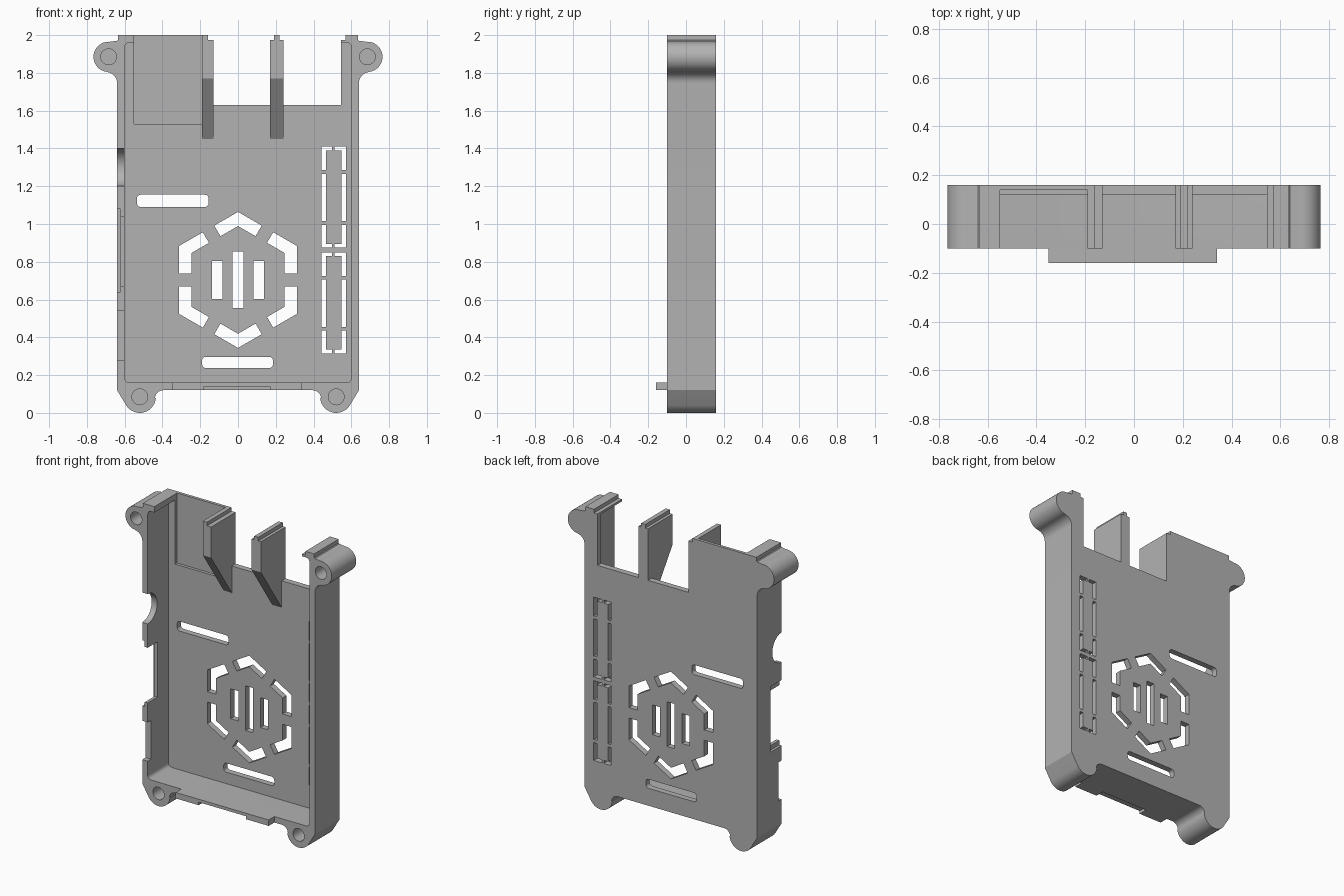
import bpy, bmesh
from math import sin, cos, radians
from mathutils import Vector

old = bpy.data.objects.get("Cube")
if old:
    bpy.data.objects.remove(old)

grey = bpy.data.materials.new("case grey")
grey.use_nodes = True
colour = (0.45, 0.45, 0.45, 1)
grey.diffuse_color = colour
grey.node_tree.nodes["Principled BSDF"].inputs["Base Color"].default_value = colour

FRONT, BACK, FLOOR = -0.1, 0.16, 0.12


def arc(cx, cz, r, a0, a1, n=12):
    angles = [radians(a0 + (a1 - a0) * i / n) for i in range(n + 1)]
    return [(cx + r * cos(a), cz + r * sin(a)) for a in angles]


def rect(a0, b0, a1, b1):
    return [(a0, b0), (a1, b0), (a1, b1), (a0, b1)]


def rounded(a0, b0, a1, b1, r):
    return (arc(a0 + r, b0 + r, r, 180, 270, 5) + arc(a1 - r, b0 + r, r, 270, 360, 5)
            + arc(a1 - r, b1 - r, r, 0, 90, 5) + arc(a0 + r, b1 - r, r, 90, 180, 5))


def prisms(name, solids):
    """Solids are (outline, axis, start, end); outlines are (x, z) or (y, z)."""
    bm = bmesh.new()
    for outline, axis, start, end in solids:
        def place(p, d):
            return (p[0], d, p[1]) if axis == "y" else (d, p[0], p[1])
        face = bm.faces.new([bm.verts.new(place(p, start)) for p in outline])
        new = bmesh.ops.extrude_face_region(bm, geom=[face])["geom"]
        shift = Vector(place((0, 0), end - start))
        bmesh.ops.translate(bm, vec=shift, verts=[v for v in new if isinstance(v, bmesh.types.BMVert)])
    bmesh.ops.recalc_face_normals(bm, faces=bm.faces)
    mesh = bpy.data.meshes.new(name)
    bm.to_mesh(mesh)
    bm.free()
    mesh.materials.append(grey)
    obj = bpy.data.objects.new(name, mesh)
    bpy.context.collection.objects.link(obj)
    return obj


def activate(obj):
    bpy.ops.object.select_all(action="DESELECT")
    obj.select_set(True)
    bpy.context.view_layer.objects.active = obj


def cut(target, name, solids):
    cutter = prisms(name, solids)
    cutter.hide_render = True
    mod = target.modifiers.new(name, "BOOLEAN")
    mod.operation, mod.solver, mod.object = "DIFFERENCE", "EXACT", cutter
    mod.use_self = True
    activate(target)
    bpy.ops.object.modifier_apply(modifier=mod.name)
    bpy.data.objects.remove(cutter)


# Outer shell with four screw ears, half outline mirrored
half = (arc(0.395, 0.075, 0.045, 90, 5, 8) + arc(0.52, 0.085, 0.085, 185, 328, 20)
        + [(0.64, 0.12)] + arc(0.70, 1.745, 0.06, 180, 97, 8)
        + arc(0.685, 1.885, 0.08, -88, 95, 24)
        + [(0.64, 1.97), (0.635, 1.975), (0.635, 2.0)])
shell = prisms("case_shell", [(half + [(-x, z) for x, z in reversed(half)], "y", FRONT, BACK)])

# Hollow interior, open top edge and connector gap
cut(shell, "cavity", [(rounded(-0.60, 0.16, 0.60, 1.96, 0.025), "y", -0.3, FLOOR)])
cut(shell, "top_opening", [(rect(-0.55, 1.9, 0.545, 2.1), "y", -0.3, FLOOR)])
cut(shell, "connector_gap", [(rect(-0.13, 1.63, 0.545, 2.1), "y", 0, 0.3)])
cut(shell, "floor_recess", [(rect(-0.55, 1.53, -0.17, 2.1), "y", 0, 0.14)])
cut(shell, "lip_steps", [(rect(0.5, 1.975, 0.57, 2.1), "y", -0.3, 0.3),
                         (rect(-0.16, 1.975, -0.1, 2.1), "y", -0.3, 0.3)])

# Blind screw holes
cut(shell, "screw_holes", [(arc(s * x, z, 0.042, 0, 345, 23), "y", -0.3, 0.1)
                           for s in (-1, 1) for x, z in ((0.52, 0.085), (0.685, 1.885))])

# Port openings in the side wall
cut(shell, "side_ports", [
    (arc(FRONT, 1.3, 0.1, 0, 345, 23), "x", -0.8, -0.58),
    (rect(-0.3, 0.67, 0.005, 1.04), "x", -0.8, -0.58),
    (rect(-0.3, 0.28, -0.065, 0.54), "x", -0.8, -0.58)])
cut(shell, "side_port_relief", [(rect(-0.3, 0.64, 0.02, 1.08), "x", -0.8, -0.622)])


# Ring of six angled vents around plain upright slots
def hex_vent(corner, centre=Vector((0, 0.704)), outer=0.36, inner=0.285, gap=0.035):
    def point(r, k):
        a = radians(90 + 60 * k)
        return Vector((r * cos(a), r * sin(a)))
    ends = []
    for side in (-1, 1):
        along = (point(1, corner + side) - point(1, corner)).normalized()
        ends.append([point(r, corner) + along * (r / 2 - gap) for r in (outer, inner)])
    loop = [ends[0][0], point(outer, corner), ends[1][0],
            ends[1][1], point(inner, corner), ends[0][1]]
    return [tuple(centre + p) for p in loop]


vents = [hex_vent(k) for k in range(6)]
vents += [rect(x - 0.028, 0.704 - h, x + 0.028, 0.704 + h)
          for x, h in ((-0.11, 0.1), (0, 0.15), (0.11, 0.1))]
vents += [rounded(-0.535, 1.09, -0.155, 1.155, 0.02), rounded(-0.19, 0.237, 0.185, 0.297, 0.02)]
cut(shell, "vents", [(v, "y", 0, 0.3) for v in vents])

# Two break-out panels, each framed by thin slots with small bridges
for low, high in ((0.315, 0.85), (0.875, 1.41)):
    b0, b1 = low + 0.13, high - 0.135
    slots = []
    for z0, z1 in ((low, b0 - 0.01), (b0 + 0.01, b1 - 0.01), (b1 + 0.01, high)):
        slots += [rect(0.443, z0, 0.465, z1), rect(0.547, z0, 0.573, z1)]
    for z0, z1 in ((low, low + 0.02), (high - 0.02, high)):
        slots += [rect(0.45, z0, 0.498, z1), rect(0.512, z0, 0.565, z1)]
    cut(shell, "panel_slots", [(s, "y", 0, 0.3) for s in slots])

# Tapered dividers with a raised tongue on top
side = [(FRONT, 1.975), (FRONT, 1.77), (FLOOR, 1.45), (0.15, 1.45),
        (0.15, 1.63), (BACK, 1.63), (BACK, 1.975)]
tongue = rect(FRONT, 1.975, BACK, 2.0)
dividers = [
    prisms("right_divider", [(side, "x", -0.19, -0.13), (tongue, "x", -0.19, -0.16)]),
    prisms("left_divider", [(side, "x", 0.17, 0.24), (tongue, "x", 0.19, 0.22)])]

# Latch tab on the bottom edge, thinner in the middle
tab = prisms("bottom_tab", [([(-0.35, 0.12), (-0.18, 0.12), (-0.18, 0.14), (0.17, 0.14),
                              (0.17, 0.12), (0.34, 0.12), (0.34, 0.16), (-0.35, 0.16)],
                             "y", -0.16, FRONT)])

for obj in [shell, tab] + dividers:
    activate(obj)
    bpy.ops.object.shade_smooth_by_angle(angle=radians(30))
